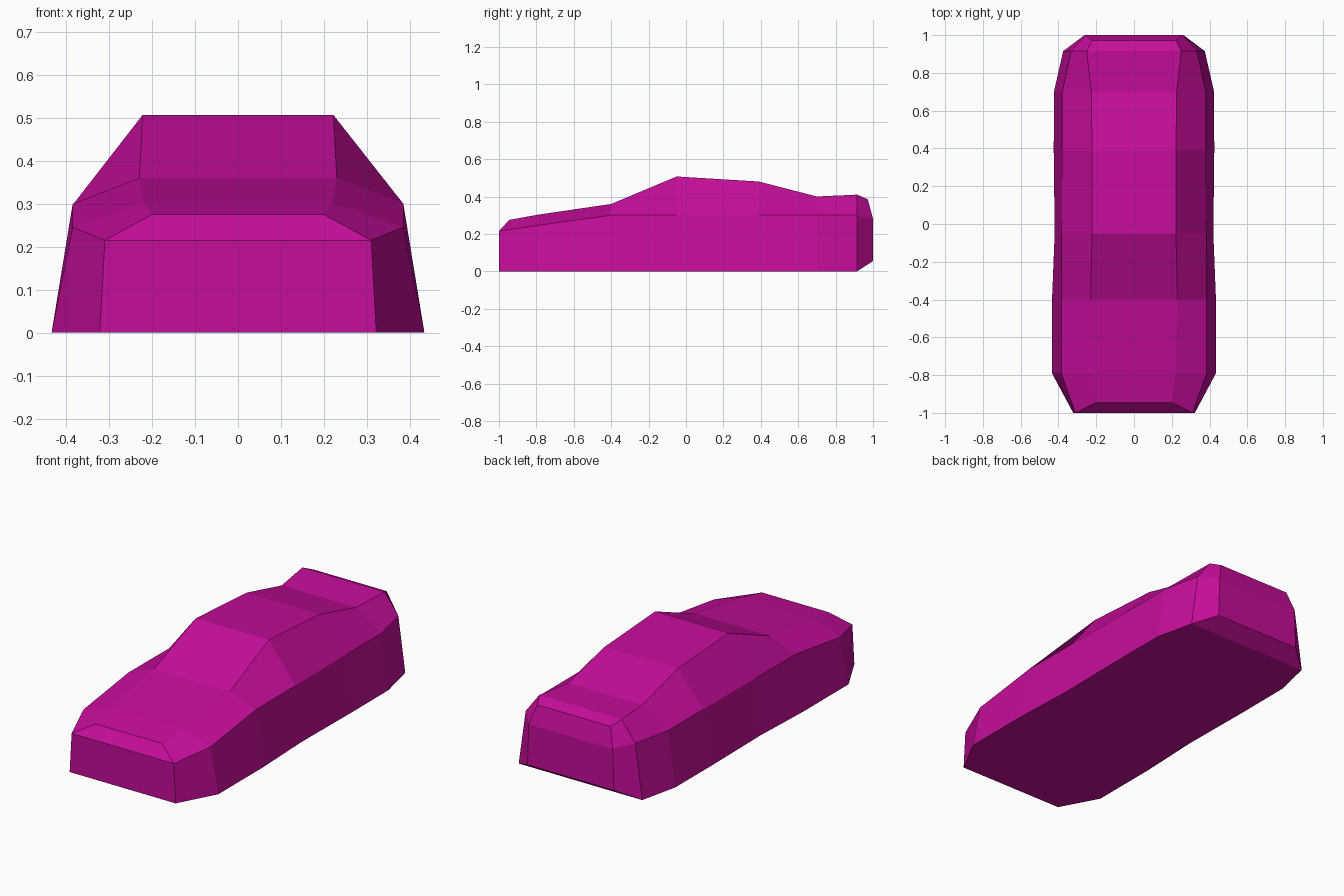
import bpy
import bmesh

cube = bpy.data.objects.get("Cube")
if cube:
    bpy.data.objects.remove(cube, do_unlink=True)

# Single paint colour
paint = bpy.data.materials.new("magenta paint")
paint.use_nodes = True
colour = (0.56, 0.004, 0.32, 1.0)
paint.diffuse_color = colour
paint.node_tree.nodes["Principled BSDF"].inputs["Base Color"].default_value = colour

# Half cross-sections from nose to tail: sill, shoulder and roof line as (x, y, z)
def section(y, sill, shoulder, shoulder_z, roof, roof_z):
    return [(sill, y, 0), (shoulder, y, shoulder_z), (roof, y, roof_z)]


nose = [(0.322, -1, 0), (0.31, -1, 0.215), (0.2, -0.945, 0.275)]
tail = [(0.262, 1, 0.055), (0.255, 1, 0.28), (0.222, 0.972, 0.385)]
sections = [
    nose,
    section(-0.79, 0.434, 0.385, 0.246, 0.22, 0.303),   # hood
    section(-0.4, 0.434, 0.385, 0.3, 0.23, 0.36),       # windscreen base
    section(-0.05, 0.42, 0.383, 0.3, 0.222, 0.507),     # roof front
    section(0.39, 0.425, 0.38, 0.3, 0.222, 0.48),       # roof rear
    section(0.7, 0.424, 0.38, 0.3, 0.226, 0.4),         # rear window base
    section(0.915, 0.375, 0.333, 0.3, 0.25, 0.41),      # rear deck
    tail,
]

# Loft the mirrored sections into a closed body
bm = bmesh.new()
rings = []
for half in sections:
    other = [(-x, y, z) for x, y, z in reversed(half)]
    rings.append([bm.verts.new(p) for p in half + other])
for a, b in zip(rings, rings[1:]):
    for i in range(len(a)):
        j = (i + 1) % len(a)
        bm.faces.new((a[i], a[j], b[j], b[i]))

# Close the nose and tail with a lower panel and an upper sloped panel
for ring in (rings[0], rings[-1]):
    bm.faces.new((ring[0], ring[1], ring[4], ring[5]))
    bm.faces.new((ring[1], ring[2], ring[3], ring[4]))
bmesh.ops.recalc_face_normals(bm, faces=bm.faces)

mesh = bpy.data.meshes.new("car_body")
bm.to_mesh(mesh)
bm.free()
mesh.materials.append(paint)
body = bpy.data.objects.new("car_body", mesh)
bpy.context.collection.objects.link(body)
